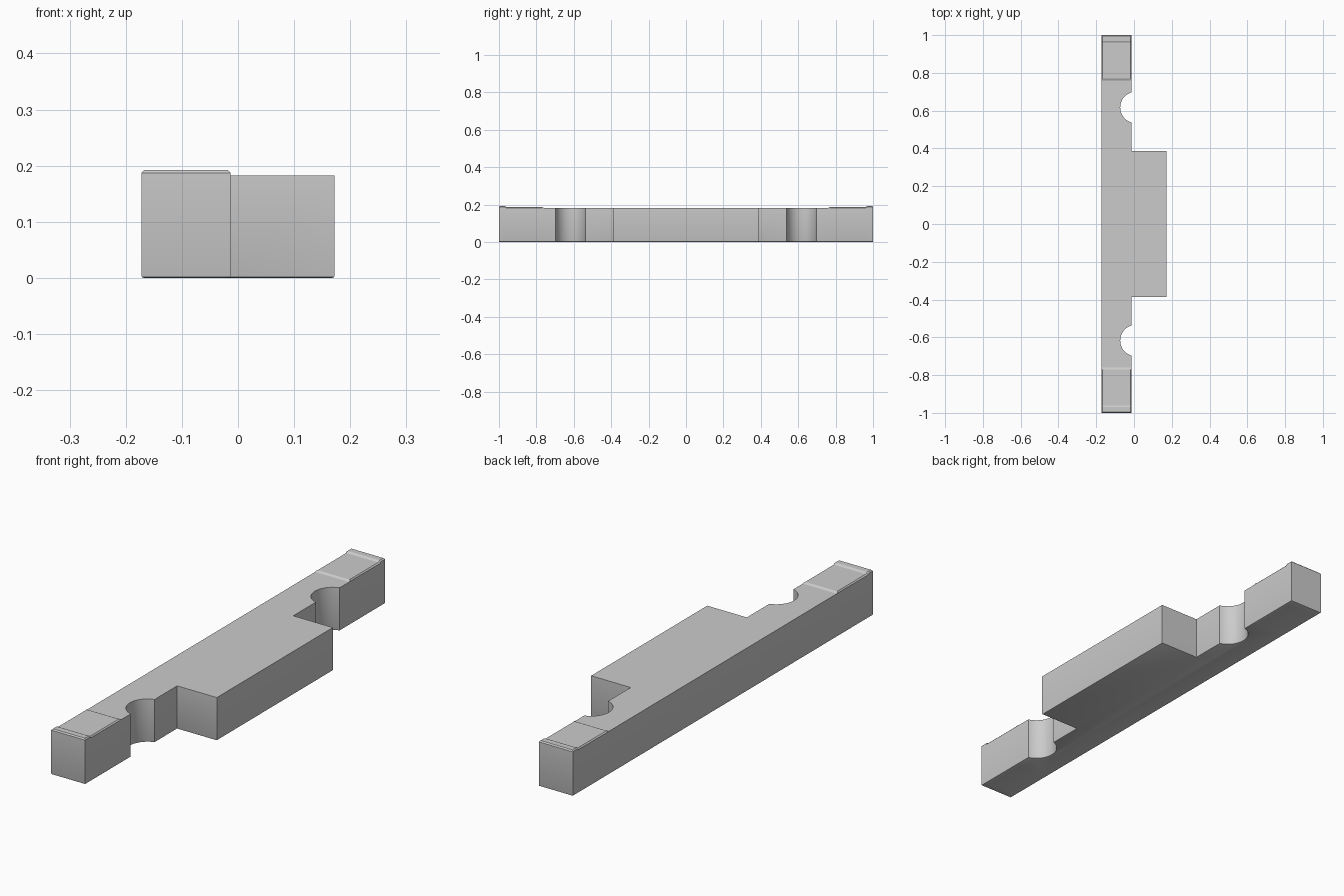
import bpy, bmesh, math

if "Cube" in bpy.data.objects:
    bpy.data.objects.remove(bpy.data.objects["Cube"])

BACK, FRONT, TAB = -0.172, -0.013, 0.172
TAB_Y, HOLE_X, HOLE_Y, HOLE_R = 0.387, 0.010, 0.617, 0.083
BASE_Z, PAD_Z, LIP_Z = 0.182, 0.187, 0.192


def top_height(y):
    """Main deck, slightly raised end pads, and a lip at each tip."""
    y = abs(y)
    return LIP_Z if y > 0.967 else PAD_Z if y > 0.768 else BASE_Z


# Half of the plan outline: tab corner, round notch, end of the bar
half = [(TAB, TAB_Y), (FRONT, TAB_Y)]
a0 = math.acos((FRONT - HOLE_X) / HOLE_R)
steps = 20
for i in range(steps + 1):
    a = -a0 - (2 * math.pi - 2 * a0) * i / steps
    half.append((HOLE_X + HOLE_R * math.cos(a), HOLE_Y + HOLE_R * math.sin(a)))
half += [(FRONT, 1.0), (BACK, 1.0)]
outline = half + [(x, -y) for x, y in reversed(half)]

bm = bmesh.new()
bm.faces.new([bm.verts.new((x, y, 0)) for x, y in outline])

# Split the plan where the top steps up
for y in (0.760, 0.770, 0.960, 0.970):
    for s in (-1, 1):
        bmesh.ops.bisect_plane(bm, geom=bm.verts[:] + bm.edges[:] + bm.faces[:],
                               plane_co=(0, s * y, 0), plane_no=(0, 1, 0))

# Extrude to the stepped top
ext = bmesh.ops.extrude_face_region(bm, geom=bm.faces[:])
for v in ext["geom"]:
    if isinstance(v, bmesh.types.BMVert):
        v.co.z = top_height(v.co.y)
bmesh.ops.recalc_face_normals(bm, faces=bm.faces[:])


def rim(test):
    """Edges between a wall and a cap that satisfy the test."""
    return [e for e in bm.edges if len(e.link_faces) == 2
            and e.calc_face_angle() > 1.0 and all(test(v.co) for v in e.verts)]


# Small rounded rims: whole underside, then the raised ends
bmesh.ops.bevel(bm, geom=rim(lambda c: c.z < 0.001), offset=0.004,
                segments=2, profile=0.5, affect='EDGES', clamp_overlap=True)
bmesh.ops.bevel(bm, geom=rim(lambda c: c.z > BASE_Z + 0.001), offset=0.005,
                segments=1, profile=0.5, affect='EDGES', clamp_overlap=True)

mesh = bpy.data.meshes.new("notched_bar")
bm.to_mesh(mesh)
bm.free()
bar = bpy.data.objects.new("notched_bar", mesh)
bpy.context.collection.objects.link(bar)

grey = bpy.data.materials.new("light_grey")
grey.diffuse_color = (0.6, 0.6, 0.6, 1)
grey.use_nodes = True
grey.node_tree.nodes["Principled BSDF"].inputs["Base Color"].default_value = grey.diffuse_color
mesh.materials.append(grey)

# Smooth notch walls, sharp corners
bpy.context.view_layer.objects.active = bar
bar.select_set(True)
bpy.ops.object.shade_smooth_by_angle(angle=math.radians(25))
